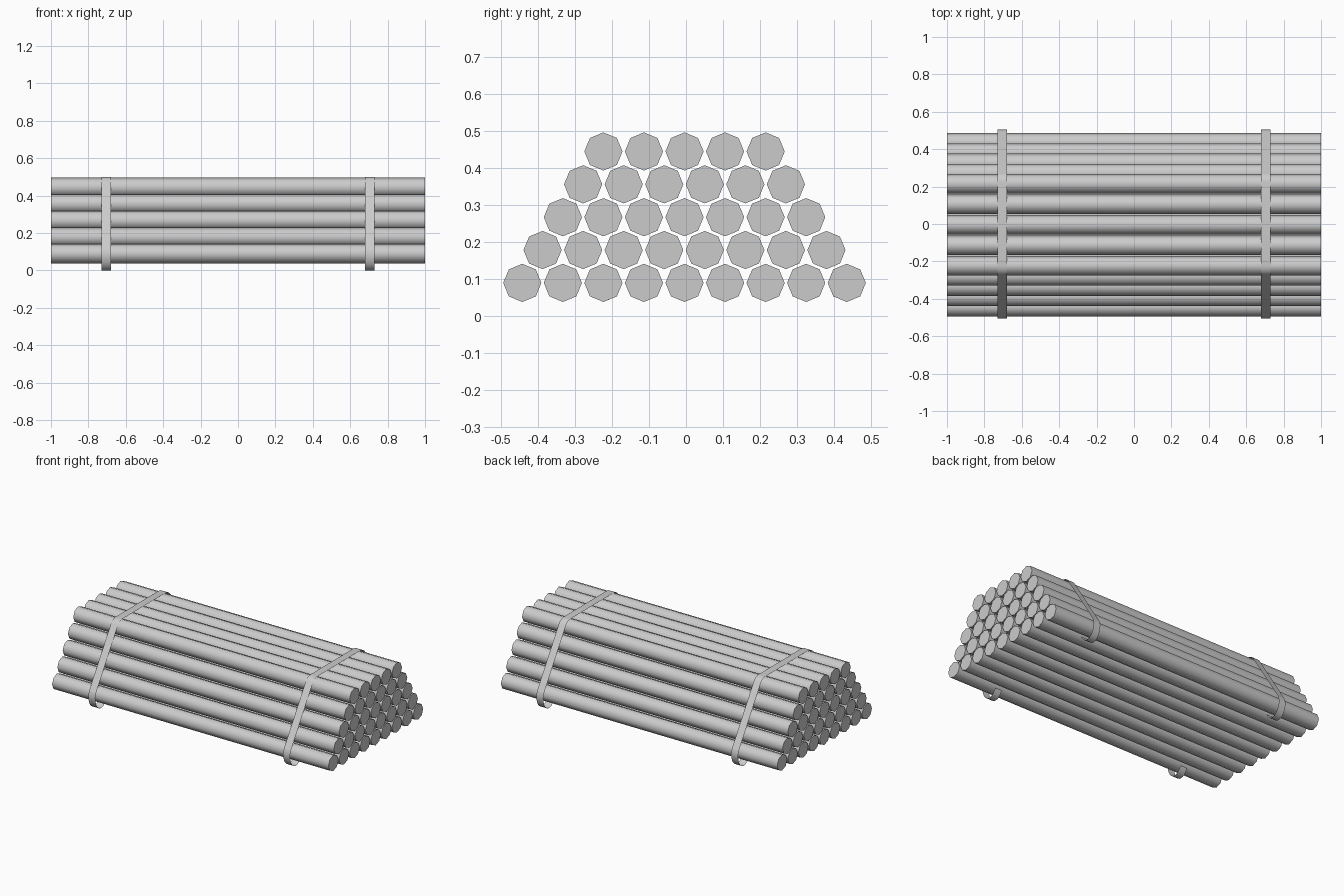
import bpy, bmesh
from math import sin, cos, pi, radians
from mathutils import Matrix

if "Cube" in bpy.data.objects:
    bpy.data.objects.remove(bpy.data.objects["Cube"])

R, DY, DZ = 0.0515, 0.1095, 0.0887
Y_MID, Z0, ROWS, BASE = -0.004, 0.0895, 5, 9


def finish(name, bm, angle):
    me = bpy.data.meshes.new(name)
    bm.to_mesh(me)
    bm.free()
    ob = bpy.data.objects.new(name, me)
    bpy.context.collection.objects.link(ob)
    bpy.ops.object.select_all(action='DESELECT')
    ob.select_set(True)
    bpy.context.view_layer.objects.active = ob
    bpy.ops.object.shade_smooth_by_angle(angle=radians(angle))
    return ob


# Stacked eight-sided pipes, one object per row
for row in range(ROWS):
    bm = bmesh.new()
    n = BASE - row
    for i in range(n):
        m = (Matrix.Translation((0, Y_MID + (i - (n - 1) / 2) * DY, Z0 + row * DZ))
             @ Matrix.Rotation(pi / 2, 4, 'Y'))
        bmesh.ops.create_cone(bm, cap_ends=True, segments=8, radius1=R,
                              radius2=R, depth=2, matrix=m)
    finish(f"pipe_row_{row + 1}", bm, 60)


# Strap path: hook under the bottom corner pipe, up the slope, across the top
def arc(cy, cz, ry, rz, a0, a1, n):
    return [(cy + ry * cos(radians(a0 + (a1 - a0) * i / n)),
             cz + rz * sin(radians(a0 + (a1 - a0) * i / n))) for i in range(n + 1)]


cy = (BASE - 1) / 2 * DY + 0.005
ty = (BASE - ROWS) / 2 * DY + 0.003
half = (arc(cy, Z0, 0.062, Z0, -150, 0, 10)
        + arc(cy, Z0, 0.062, 0.058, 31, 32, 1)
        + arc(ty, Z0 + (ROWS - 1) * DZ, 0.057, 0.055, 31, 90, 5))
path = half + [(-y, z) for y, z in reversed(half)]

# Thin straps
for name, x in (("strap_left", -0.705), ("strap_right", 0.705)):
    bm = bmesh.new()
    pairs = [[bm.verts.new((x + s * 0.025, y, z)) for s in (-1, 1)] for y, z in path]
    for (a, b), (c, d) in zip(pairs, pairs[1:]):
        bm.faces.new((a, b, d, c))
    finish(name, bm, 60)
